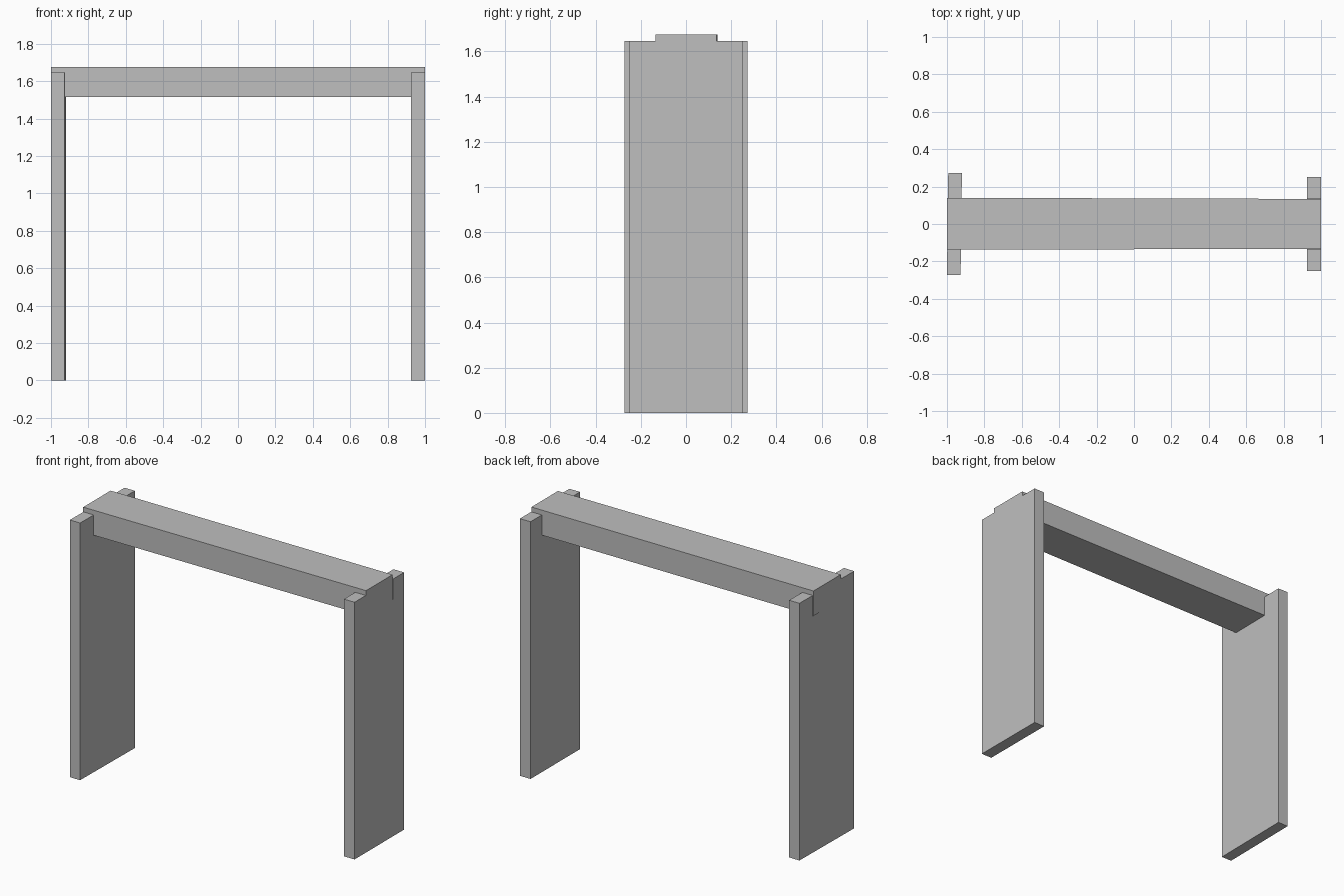
import bpy, bmesh
from mathutils import Matrix, Vector

cube = bpy.data.objects.get("Cube")
if cube:
    bpy.data.objects.remove(cube, do_unlink=True)

# Single plain grey
grey = bpy.data.materials.new("plain grey")
grey.use_nodes = True
colour = (0.52, 0.52, 0.52, 1)
grey.diffuse_color = colour
grey.node_tree.nodes["Principled BSDF"].inputs["Base Color"].default_value = colour

LEG_TOP, BEAM_BOTTOM, BEAM_TOP = 1.645, 1.515, 1.675
BEAM_HALF = 0.136


def extrude_profile(name, points, direction, matrix=Matrix()):
    """Extrude a closed planar outline into a solid."""
    bm = bmesh.new()
    face = bm.faces.new([bm.verts.new(p) for p in points])
    new = bmesh.ops.extrude_face_region(bm, geom=[face])["geom"]
    bmesh.ops.translate(bm, vec=Vector(direction),
                        verts=[v for v in new if isinstance(v, bmesh.types.BMVert)])
    bmesh.ops.recalc_face_normals(bm, faces=bm.faces[:])
    bm.transform(matrix)
    mesh = bpy.data.meshes.new(name)
    bm.to_mesh(mesh)
    bm.free()
    mesh.materials.append(grey)
    obj = bpy.data.objects.new(name, mesh)
    bpy.context.collection.objects.link(obj)
    return obj


def leg(name, x, half_depth, thickness, turn):
    """Upright slab with a notch in its top edge that seats the beam."""
    d, b = half_depth, BEAM_HALF
    outline = [(-d, 0), (d, 0), (d, LEG_TOP), (b, LEG_TOP), (b, BEAM_BOTTOM),
               (-b, BEAM_BOTTOM), (-b, LEG_TOP), (-d, LEG_TOP)]
    extrude_profile(name, [(-thickness / 2, y, z) for y, z in outline],
                    (thickness, 0, 0),
                    Matrix.Translation((x, 0, 0)) @ Matrix.Rotation(turn, 4, "Z"))


# Uprights: the right one is a little deeper and very slightly turned
leg("right_leg", -0.96, 0.272, 0.073, -0.013)
leg("left_leg", 0.9625, 0.25, 0.075, 0)

# Cross beam resting in the notches, narrowing slightly to the left
footprint = [(-1, -0.136), (1, -0.134), (1, 0.134), (-1, 0.14)]
extrude_profile("top_beam", [(x, y, BEAM_BOTTOM) for x, y in footprint],
                (0, 0, BEAM_TOP - BEAM_BOTTOM))
